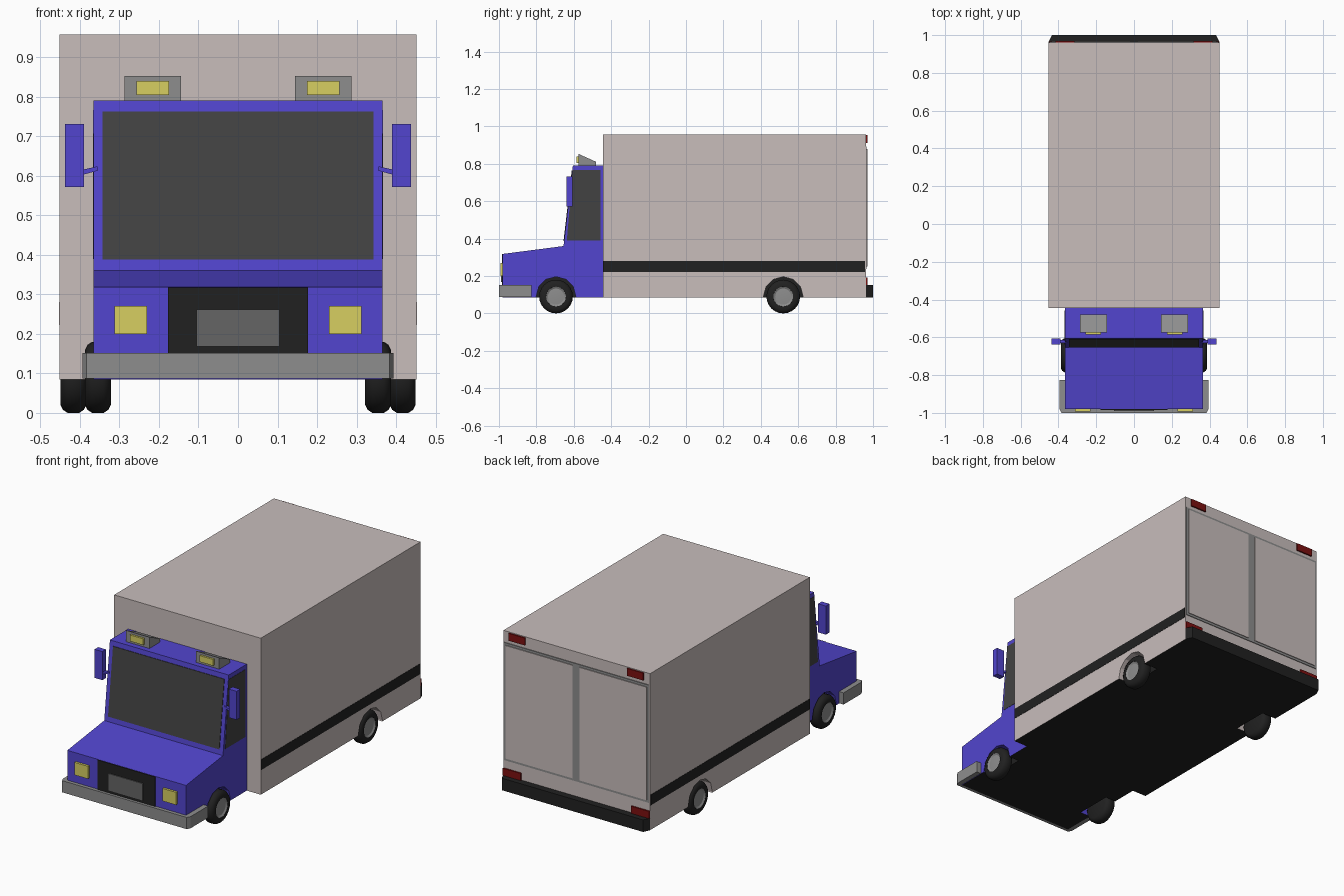
import bpy, bmesh, math
from mathutils import Matrix, Vector

if "Cube" in bpy.data.objects:
    bpy.data.objects.remove(bpy.data.objects["Cube"])


def material(name, rgb):
    m = bpy.data.materials.new(name)
    m.diffuse_color = (*rgb, 1)
    m.use_nodes = True
    m.node_tree.nodes["Principled BSDF"].inputs["Base Color"].default_value = m.diffuse_color
    return m


BLUE = material("blue_paint", (0.085, 0.06, 0.62))
CREAM = material("box_panel", (0.58, 0.51, 0.50))
BLACK = material("black", (0.015, 0.015, 0.015))
GLASS = material("dark_glass", (0.055, 0.055, 0.055))
GREY = material("grey_metal", (0.27, 0.27, 0.27))
PLATE = material("plate_grey", (0.13, 0.13, 0.13))
YELLOW = material("lamp_yellow", (0.68, 0.62, 0.12))
RED = material("lamp_red", (0.2, 0.005, 0.005))


def finish(name, bm, *mats):
    bmesh.ops.recalc_face_normals(bm, faces=bm.faces)
    me = bpy.data.meshes.new(name)
    bm.to_mesh(me)
    bm.free()
    for m in mats:
        me.materials.append(m)
    ob = bpy.data.objects.new(name, me)
    bpy.context.collection.objects.link(ob)
    return ob


def extrude(name, pts, vec, *mats, dark_floor=False):
    """Extrude a planar outline along a vector."""
    bm = bmesh.new()
    f = bm.faces.new([bm.verts.new(p) for p in pts])
    r = bmesh.ops.extrude_face_region(bm, geom=[f])
    vs = [v for v in r["geom"] if isinstance(v, bmesh.types.BMVert)]
    bmesh.ops.translate(bm, vec=vec, verts=vs)
    bmesh.ops.recalc_face_normals(bm, faces=bm.faces)
    if dark_floor:
        for f in bm.faces:
            if f.normal.z < -0.9:
                f.material_index = 1
    return finish(name, bm, *mats)


def side_profile(name, yz, x0, x1, *mats, **kw):
    return extrude(name, [(x0, y, z) for y, z in yz], (x1 - x0, 0, 0), *mats, **kw)


def box(name, x, y, z, *mats, **kw):
    yz = [(y[0], z[0]), (y[1], z[0]), (y[1], z[1]), (y[0], z[1])]
    return side_profile(name, yz, x[0], x[1], *mats, **kw)


def pair(name, x, y, z, mat):
    for s, side in ((1, "left"), (-1, "right")):
        box(f"{name}_{side}", (s * x[0], s * x[1]), y, z, mat)


# Wheel layout: axle y, tyre inner x, tyre outer x
AXLES = {"front": (-0.695, 0.322, 0.387), "rear": (0.52, 0.384, 0.449)}
WHEEL_Z = 0.09

# Cab and cargo box, with dark undersides
cab = side_profile("cab", [(-0.98, 0.085), (-0.445, 0.085), (-0.445, 0.79), (-0.605, 0.79),
                           (-0.655, 0.36), (-0.98, 0.318)],
                   -0.366, 0.366, BLUE, BLACK, dark_floor=True)
cargo = box("cargo_box", (-0.452, 0.452), (-0.445, 0.962), (0.085, 0.957),
            CREAM, BLACK, dark_floor=True)

# Wheel wells cut out of the bodies; inner walls are dark
for axle, body, paint in (("front", cab, BLUE), ("rear", cargo, CREAM)):
    y, x_in, _ = AXLES[axle]
    bm = bmesh.new()
    for s in (1, -1):
        mat = Matrix.Translation((s * (x_in + 0.08), y, WHEEL_Z)) @ Matrix.Rotation(math.pi / 2, 4, 'Y')
        bmesh.ops.create_cone(bm, cap_ends=True, segments=12, radius1=0.106, radius2=0.106,
                              depth=0.2, matrix=mat)
    for f in bm.faces:
        f.material_index = 1 if len(f.verts) > 4 else 0
    cutter = finish(f"{axle}_well_cutter", bm, paint, BLACK)
    cutter.hide_render = True
    cutter.hide_set(True)
    mod = body.modifiers.new("wheel_wells", 'BOOLEAN')
    mod.operation = 'DIFFERENCE'
    mod.object = cutter


def lathe(name, profile, x_sign, y, mat, angle=35):
    """Spin an (x, radius) profile about a wheel axle."""
    bm = bmesh.new()
    vs = [bm.verts.new((x_sign * x, y, WHEEL_Z + r)) for x, r in profile]
    es = [bm.edges.new(p) for p in zip(vs, vs[1:])]
    bmesh.ops.spin(bm, geom=vs + es, cent=(0, y, WHEEL_Z), axis=(1, 0, 0),
                   angle=2 * math.pi, steps=24)
    bmesh.ops.remove_doubles(bm, verts=bm.verts, dist=1e-5)
    ob = finish(name, bm, mat)
    bpy.context.view_layer.objects.active = ob
    ob.select_set(True)
    bpy.ops.object.shade_smooth_by_angle(angle=math.radians(angle))
    ob.select_set(False)


# Tyres and hubs
for axle, (y, a, b) in AXLES.items():
    for s, side in ((1, "left"), (-1, "right")):
        lathe(f"{axle}_tyre_{side}",
              [(a, 0), (a, 0.07), (a + 0.006, 0.082), (a + 0.018, 0.09), (b - 0.018, 0.09),
               (b - 0.006, 0.082), (b, 0.07), (b, 0.053), (b - 0.012, 0.05), (b - 0.012, 0)],
              s, y, BLACK)
        lathe(f"{axle}_hub_{side}",
              [(b - 0.011, 0.055), (b - 0.001, 0.053), (b - 0.007, 0.043), (b - 0.004, 0)], s, y, GREY)


# Windscreen lying on the sloped cab front, and side windows
def slope(z):
    return -0.655 + 0.05 * (z - 0.36) / 0.43


screen = [(slope(z) + d, z) for z, d in ((0.388, 0.01), (0.388, -0.003), (0.763, -0.003), (0.763, 0.01))]
side_profile("windscreen", screen, -0.343, 0.343, GLASS)
for s, side in ((1, "left"), (-1, "right")):
    side_profile(f"side_window_{side}", [(-0.637, 0.39), (-0.457, 0.39), (-0.457, 0.766), (-0.606, 0.766)],
                 s * 0.355, s * 0.3675, GLASS)

# Front end: bumper with tapered corners, grille, plate, headlights
half = [(0.384, -1.0), (0.394, -0.98), (0.394, -0.825)]
outline = half + [(-x, y) for x, y in reversed(half)]
extrude("front_bumper", [(x, y, 0.087) for x, y in outline], (0, 0, 0.065), GREY)
box("grille", (-0.177, 0.177), (-0.985, -0.97), (0.15, 0.317), BLACK)
box("front_plate", (-0.105, 0.105), (-0.99, -0.97), (0.168, 0.262), PLATE)
pair("headlight", (0.23, 0.313), (-0.993, -0.97), (0.2, 0.27), YELLOW)

# Mirrors and their arms
pair("mirror", (0.39, 0.438), (-0.638, -0.606), (0.572, 0.731), BLUE)
for s, side in ((1, "left"), (-1, "right")):
    extrude(f"mirror_arm_{side}", [(s * 0.355, -0.63, 0.613), (s * 0.395, -0.63, 0.602),
                                   (s * 0.395, -0.63, 0.615), (s * 0.355, -0.63, 0.624)],
            (0, 0.016, 0), BLUE)

# Roof lamps in wedge housings
for s, side in ((1, "left"), (-1, "right")):
    side_profile(f"roof_lamp_housing_{side}", [(-0.575, 0.785), (-0.48, 0.785), (-0.48, 0.81), (-0.575, 0.853)],
                 s * 0.144, s * 0.287, GREY)
pair("roof_lamp", (0.174, 0.257), (-0.586, -0.57), (0.805, 0.84), YELLOW)

# Stripes along the cargo sides
pair("side_stripe", (0.445, 0.4535), (-0.444, 0.958), (0.222, 0.28), BLACK)

# Rear doors, lamps and bumper
box("door_frame", (-0.447, 0.447), (0.95, 0.966), (0.237, 0.893), GREY)
pair("rear_door", (0.022, 0.435), (0.96, 0.97), (0.25, 0.88), CREAM)
pair("upper_tail_lamp", (0.315, 0.415), (0.95, 0.97), (0.912, 0.953), RED)
pair("lower_tail_lamp", (0.34, 0.451), (0.95, 0.97), (0.152, 0.192), RED)
half = [(0.435, 1.0), (0.452, 0.965), (0.452, 0.961)]
outline = half + [(-x, y) for x, y in reversed(half)]
extrude("rear_bumper", [(x, y, 0.085) for x, y in outline], (0, 0, 0.067), BLACK)
